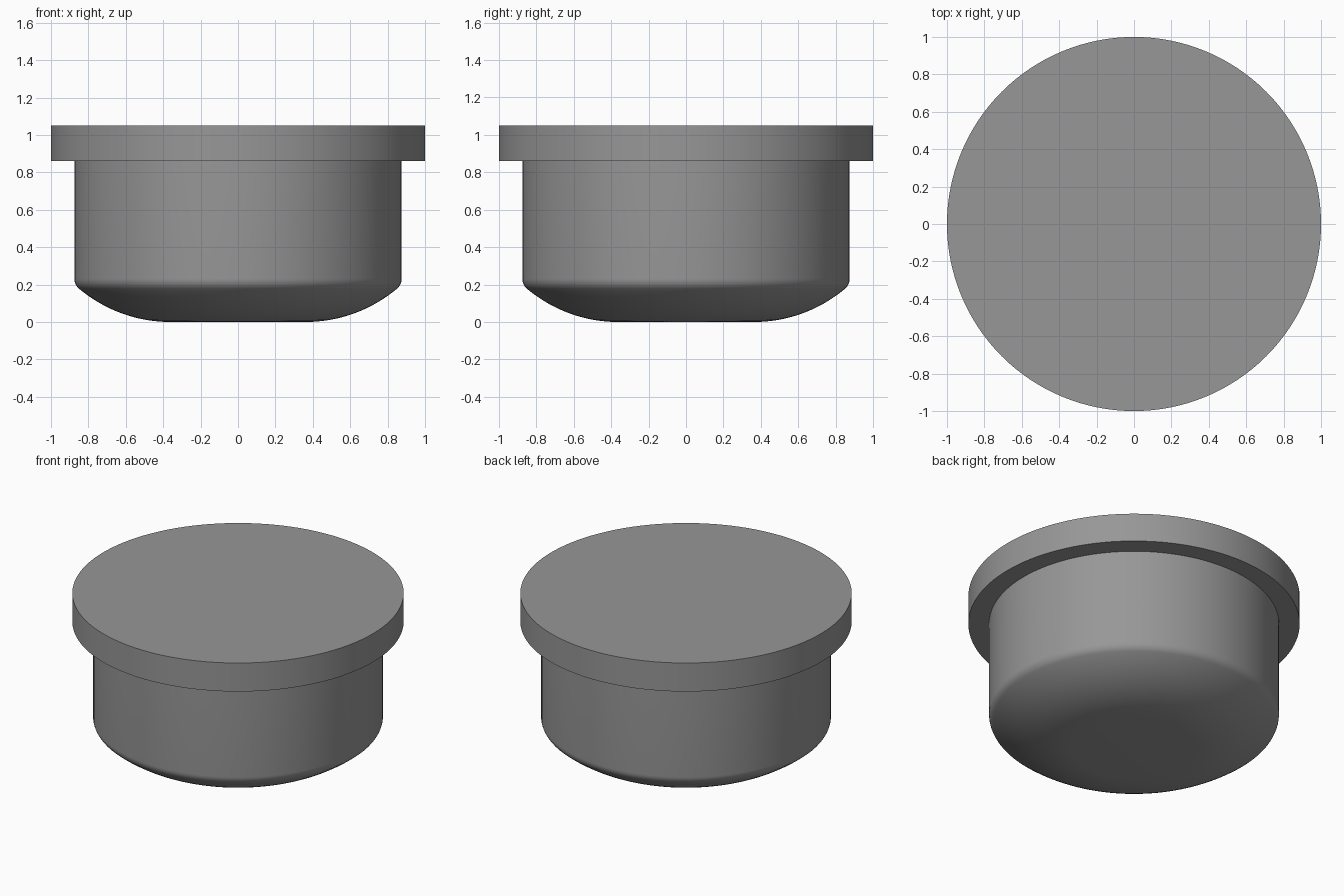
import bpy, bmesh, math

if "Cube" in bpy.data.objects:
    bpy.data.objects.remove(bpy.data.objects["Cube"])

SEGMENTS = 128

grey = bpy.data.materials.new("mid grey")
grey.diffuse_color = (0.31, 0.31, 0.31, 1)
grey.use_nodes = True
grey.node_tree.nodes["Principled BSDF"].inputs["Base Color"].default_value = grey.diffuse_color


def arc(cx, cz, radius, start, end, steps):
    """Profile points on an arc, angles in degrees from straight down."""
    angles = [math.radians(start + (end - start) * i / steps) for i in range(steps + 1)]
    return [(cx + radius * math.sin(a), cz - radius * math.cos(a)) for a in angles]


# Dished bottom, rounded lower corner, straight wall, wide flat rim
FLAT, DISH, BODY, FILLET = 0.36, 0.763, 0.875, 0.07
corner_x = BODY - FILLET
slope = math.asin((corner_x - FLAT) / (DISH - FILLET))  # where the dish meets the corner
corner_z = DISH - (DISH - FILLET) * math.cos(slope)
slope = math.degrees(slope)
profile = arc(FLAT, DISH, DISH, 0, slope, 16)
profile += arc(corner_x, corner_z, FILLET, slope, 90, 8)[1:]
profile += [(BODY, 0.86), (1.0, 0.86), (1.0, 1.05)]

# Lathe the profile around z and close both ends with flat discs
bm = bmesh.new()
rings = []
for r, z in profile:
    rings.append([bm.verts.new((r * math.cos(2 * math.pi * i / SEGMENTS),
                                r * math.sin(2 * math.pi * i / SEGMENTS), z))
                  for i in range(SEGMENTS)])
for low, high in zip(rings, rings[1:]):
    for i in range(SEGMENTS):
        j = (i + 1) % SEGMENTS
        bm.faces.new((low[i], low[j], high[j], high[i]))
bm.faces.new(rings[0][::-1])
bm.faces.new(rings[-1])

mesh = bpy.data.meshes.new("flanged_plug")
bm.to_mesh(mesh)
bm.free()
mesh.materials.append(grey)
plug = bpy.data.objects.new("flanged_plug", mesh)
bpy.context.collection.objects.link(plug)

# Smooth curved walls, crisp rim edges
bpy.context.view_layer.objects.active = plug
plug.select_set(True)
bpy.ops.object.shade_smooth_by_angle(angle=math.radians(30))
